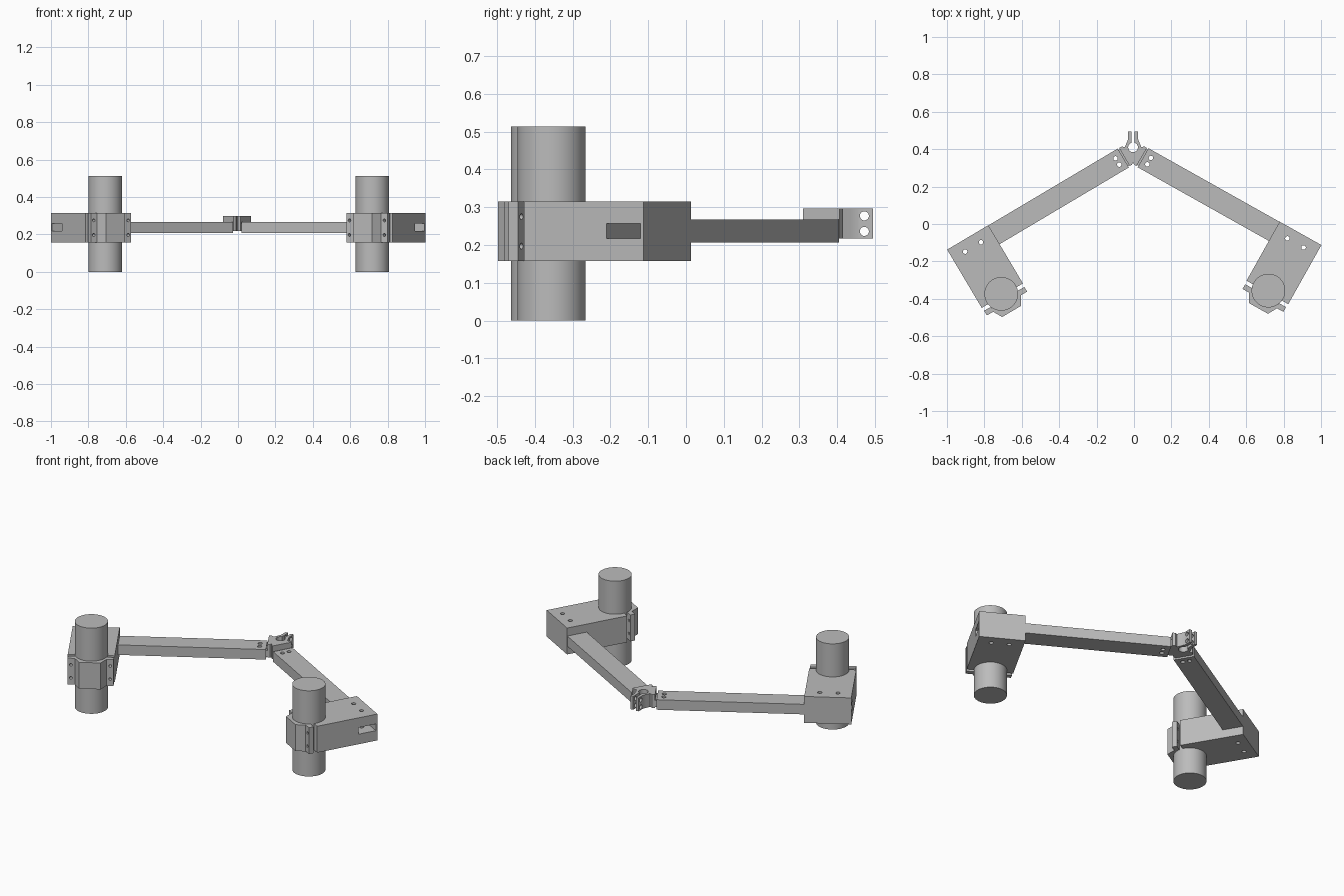
import bpy, bmesh, math
from mathutils import Matrix, Vector

if "Cube" in bpy.data.objects:
    bpy.data.objects.remove(bpy.data.objects["Cube"], do_unlink=True)

HINGE = Vector((-0.005, 0.41, 0))

grey = bpy.data.materials.new("plain grey")
grey.use_nodes = True
grey.diffuse_color = (0.5, 0.5, 0.5, 1)
grey.node_tree.nodes["Principled BSDF"].inputs["Base Color"].default_value = grey.diffuse_color


def arc(cu, cv, r, start, end, steps=24):
    """Points on an arc, angles in degrees."""
    out = []
    for i in range(steps + 1):
        a = math.radians(start + (end - start) * i / steps)
        out.append((cu + r * math.cos(a), cv + r * math.sin(a)))
    return out


def prism(name, outline, z0, z1):
    """Extrude a flat outline from z0 to z1."""
    bm = bmesh.new()
    face = bm.faces.new([bm.verts.new((p[0], p[1], z0)) for p in outline])
    ext = bmesh.ops.extrude_face_region(bm, geom=[face])
    tops = [g for g in ext["geom"] if isinstance(g, bmesh.types.BMVert)]
    bmesh.ops.translate(bm, verts=tops, vec=(0, 0, z1 - z0))
    bmesh.ops.recalc_face_normals(bm, faces=bm.faces)
    mesh = bpy.data.meshes.new(name)
    bm.to_mesh(mesh)
    bm.free()
    mesh.materials.append(grey)
    obj = bpy.data.objects.new(name, mesh)
    bpy.context.collection.objects.link(obj)
    return obj


def box(name, u0, u1, v0, v1, z0, z1):
    return prism(name, [(u0, v0), (u1, v0), (u1, v1), (u0, v1)], z0, z1)


def hole(axis, centre, r, length):
    """Round cutter along an axis, centred on a point."""
    obj = prism("hole_cutter", arc(0, 0, r, 0, 345, 23), -length / 2, length / 2)
    turn = {"x": Matrix.Rotation(math.pi / 2, 4, "Y"),
            "y": Matrix.Rotation(math.pi / 2, 4, "X"), "z": Matrix()}[axis]
    obj.data.transform(Matrix.Translation(centre) @ turn)
    return obj


def cut(obj, cutters):
    for c in cutters:
        c.hide_render = True
        mod = obj.modifiers.new("cut", "BOOLEAN")
        mod.operation, mod.solver, mod.object = "DIFFERENCE", "EXACT", c
    bpy.context.view_layer.update()
    deps = bpy.context.evaluated_depsgraph_get()
    mesh = bpy.data.meshes.new_from_object(obj.evaluated_get(deps))
    obj.modifiers.clear()
    obj.data = mesh
    for c in cutters:
        bpy.data.objects.remove(c, do_unlink=True)


def finish(obj, matrix):
    obj.data.transform(matrix)
    if matrix.determinant() < 0:
        obj.data.flip_normals()
    obj.data.shade_smooth()
    obj.data.set_sharp_from_angle(angle=math.radians(30))


U0, U1 = 0.878, 1.134          # block extent along the arm
CU, CV, R = 1.006, 0.314, 0.09  # cylinder centre and radius
Z0, Z1 = 0.157, 0.315          # block height range
MID = 0.237                    # arm centre height

for side, label, angle in ((1, "left", 29.3), (-1, "right", 30.7)):
    c, s = math.cos(math.radians(angle)), math.sin(math.radians(angle))
    frame = Matrix(((side * c, -side * s, 0, HINGE.x), (-s, -c, 0, HINGE.y),
                    (0, 0, 1, 0), (0, 0, 0, 1)))

    # Hollow arm with screw holes at the hinge end
    arm = box(label + "_arm", 0.074, U0 + 0.002, -0.036, 0.081, MID - 0.03, MID + 0.03)
    cut(arm, [box("channel_cutter", 0, 1, -0.028, 0.073, MID - 0.02, MID + 0.02)]
        + [hole("z", (0.111, v, MID), 0.012, 0.2) for v in (0.003, 0.042)])

    # Tongue of the hinge clip inside the arm
    tongue = box(label + "_clip_tongue", 0.06, 0.15, -0.027, 0.072, MID - 0.0195, MID + 0.0195)
    cut(tongue, [hole("z", (0.111, v, MID), 0.012, 0.2) for v in (0.003, 0.042)])

    # Block with a round seat, a side slot and two screw holes
    vf = 0.325
    a = math.degrees(math.asin((vf - CV) / R))
    block = prism(label + "_block", [(U0, -0.037), (U1, -0.037), (U1, vf)]
                  + arc(CU, CV, R, a, -180 - a, 32) + [(U0, vf)], Z0, Z1)
    cut(block, [box("slot_cutter", U0 - 0.1, U1 + 0.1, -0.028, 0.075, MID - 0.02, MID + 0.02)]
        + [hole("z", (u, 0.021, MID), 0.012, 0.4) for u in (0.958, 1.057)])

    # Cap clamping the cylinder, with four screw holes
    v0, v1 = 0.345, 0.374
    a = math.degrees(math.asin((v0 - CV) / R))
    cap = prism(label + "_cap", [(0.881, v0), (0.881, v1), (0.92, v1), (0.947, 0.423),
                (1.065, 0.423), (1.092, v1), (1.131, v1), (1.131, v0)]
                + arc(CU, CV, R, a, 180 - a), Z0, Z1)
    cut(cap, [hole("y", (u, 0.36, z), 0.008, 0.1)
              for u in (0.899, 1.113) for z in (0.197, 0.275)])

    # Upright cylinder
    cyl = prism(label + "_cylinder", arc(CU, CV, R, 0, 354.375, 63), 0, 0.513)

    for part in (arm, tongue, block, cap, cyl):
        finish(part, frame)

# Hinge clip: mirrored half profile with prongs, ring and flanges
half = [(0.009, 0.085), (0.026, 0.085), (0.026, 0.045), (0.034, 0.025), (0.045, 0.0),
        (0.060, 0.005), (0.074, -0.004), (0.018, -0.1), (0.006, -0.093)]
clip_outline = half + [(0, -0.08)] + [(-x, y) for x, y in reversed(half)]
clip_outline += arc(0, 0, 0.026, 110, 430, 30)
clip = prism("hinge_clip", clip_outline, 0.217, 0.297)
cut(clip, [hole("x", (0, 0.062, z), 0.012, 0.2) for z in (0.236, 0.277)])
finish(clip, Matrix.Translation(HINGE))
